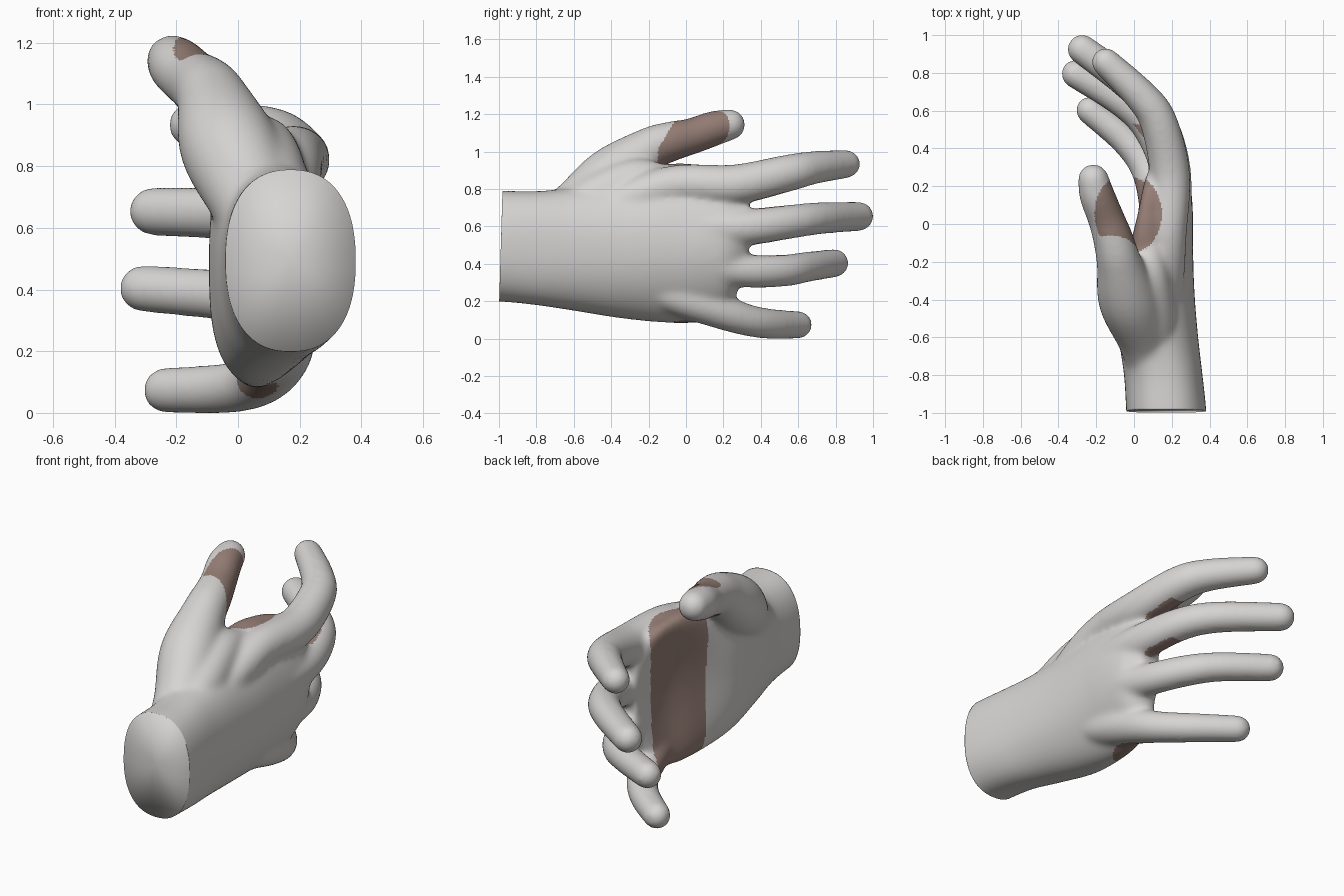
import bpy, bmesh, math
from mathutils import Vector

cube = bpy.data.objects.get("Cube")
if cube:
    bpy.data.objects.remove(cube, do_unlink=True)


def make_material(name, rgb):
    mat = bpy.data.materials.new(name)
    mat.use_nodes = True
    color = (*rgb, 1.0)
    mat.diffuse_color = color
    mat.node_tree.nodes["Principled BSDF"].inputs["Base Color"].default_value = color
    return mat


def spline(rows, steps=6):
    """Catmull-Rom interpolation of rows of any width."""
    ext = [rows[0]] + list(rows) + [rows[-1]]
    out = []
    for i in range(len(rows) - 1):
        for s in range(steps):
            t = s / steps
            out.append([0.5 * (2 * b + (c - a) * t + (2 * a - 5 * b + 4 * c - d) * t * t
                               + (3 * b - a - 3 * c + d) * t ** 3)
                        for a, b, c, d in zip(*ext[i:i + 4])])
    out.append(list(rows[-1]))
    return out


def loft(bm, rings):
    """Skin a list of closed rings and cap both ends."""
    loops = [[bm.verts.new(p) for p in ring] for ring in rings]
    faces = [bm.faces.new(loops[0]), bm.faces.new(loops[-1])]
    n = len(loops[0])
    for a, b in zip(loops, loops[1:]):
        for k in range(n):
            m = (k + 1) % n
            faces.append(bm.faces.new((a[k], a[m], b[m], b[k])))
    bmesh.ops.recalc_face_normals(bm, faces=faces)


def digit(bm, rows, sides=24):
    """Tapered tube with a round tip; rows are x, y, z, radius."""
    pts = spline(rows)
    end, prev = Vector(pts[-1][:3]), Vector(pts[-2][:3])
    axis = (end - prev).normalized()
    r = pts[-1][3]
    for k in range(1, 8):
        a = k / 8 * math.pi / 2
        pts.append([*(end + axis * r * math.sin(a)), r * math.cos(a)])
    rings = []
    for i, p in enumerate(pts):
        lo, hi = pts[max(i - 1, 0)], pts[min(i + 1, len(pts) - 1)]
        turn = (Vector(hi[:3]) - Vector(lo[:3])).to_track_quat('Z', 'Y')
        rings.append([Vector(p[:3]) + turn @ Vector((p[3] * math.cos(a), p[3] * math.sin(a), 0))
                      for a in (2 * math.pi * k / sides for k in range(sides))])
    loft(bm, rings)


def palm(bm, rows, sides=48, power=0.85):
    """Arched oval sections; rows are y, centre x, centre z, half x, half z, bend."""
    rings = []
    for y, cx, cz, hx, hz, bend in spline(rows):
        ring = []
        for k in range(sides):
            a = 2 * math.pi * k / sides
            u = math.copysign(abs(math.cos(a)) ** power, math.cos(a))
            v = math.copysign(abs(math.sin(a)) ** power, math.sin(a))
            ring.append((cx + hx * u - bend * v * v, y, cz + hz * v))
        rings.append(ring)
    loft(bm, rings)


bm = bmesh.new()

# Wrist and palm
palm(bm, [
    (-1.10, .175, .50, .21, .295, 0),
    (-0.98, .17, .50, .212, .297, 0),
    (-0.80, .155, .49, .208, .305, 0),
    (-0.60, .13, .485, .21, .33, .02),
    (-0.35, .115, .49, .205, .375, .05),
    (-0.10, .155, .515, .158, .425, .10),
    (0.08, .19, .515, .122, .42, .125),
    (0.22, .19, .525, .105, .37, .10),
    (0.33, .165, .585, .075, .20, .03)])

# Thumb, thumb web, then index, middle, ring and little finger
digits = [
    [(.13, -.90, .52, .12), (.06, -.62, .685, .143), (-.03, -.40, .87, .16),
     (-.08, -.20, 1.015, .12), (-.11, -.08, 1.06, .108), (-.148, .03, 1.088, .098),
     (-.195, .15, 1.13, .095), (-.215, .235, 1.15, .084)],
    [(.14, -.80, .58, .10), (.10, -.50, .75, .13), (.08, -.28, .86, .11),
     (.08, -.12, .87, .07)],
    [(.16, -.62, .62, .06), (.165, -.30, .755, .10), (.175, -.05, .83, .105),
     (.19, .26, .83, .108), (.13, .54, .89, .10), (.035, .68, .92, .09),
     (-.15, .857, .94, .077)],
    [(.19, -.40, .56, .06), (.20, .0, .60, .10), (.20, .30, .60, .10),
     (.13, .55, .63, .092), (.0, .715, .65, .087), (-.275, .925, .66, .08)],
    [(.19, -.40, .46, .06), (.20, .0, .42, .10), (.17, .30, .37, .09),
     (.07, .52, .37, .087), (-.07, .65, .39, .082), (-.31, .795, .41, .077)],
    [(.15, -.45, .38, .06), (.15, -.10, .25, .10), (.12, .14, .17, .10),
     (.06, .31, .11, .087), (-.05, .45, .085, .082), (-.235, .602, .08, .075)],
]
for rows in digits:
    digit(bm, rows)

mesh = bpy.data.meshes.new("hand_parts")
bm.to_mesh(mesh)
bm.free()
hand = bpy.data.objects.new("hand", mesh)
bpy.context.collection.objects.link(hand)

# Fuse the parts into one smooth skin
remesh = hand.modifiers.new("fuse", 'REMESH')
remesh.mode = 'VOXEL'
remesh.voxel_size = 0.01
soften = hand.modifiers.new("soften", 'SMOOTH')
soften.factor = 0.5
soften.iterations = 50
depsgraph = bpy.context.evaluated_depsgraph_get()
skin = bpy.data.meshes.new_from_object(hand.evaluated_get(depsgraph))
hand.modifiers.clear()
skin.materials.clear()
skin.materials.append(make_material("light_grey", (.68, .665, .65)))
skin.materials.append(make_material("grip_brown", (.31, .215, .185)))

# Trim the wrist and cap it with a softly shaded fan
bm = bmesh.new()
bm.from_mesh(skin)
cut = bmesh.ops.bisect_plane(bm, geom=bm.verts[:] + bm.edges[:] + bm.faces[:], dist=1e-5,
                             plane_co=(0, -.99, .5), plane_no=(0, -1, .03), clear_outer=True)
rim = [e for e in cut["geom_cut"] if isinstance(e, bmesh.types.BMEdge)]
cap = bmesh.ops.holes_fill(bm, edges=rim, sides=0)["faces"]
bmesh.ops.poke(bm, faces=cap)
bmesh.ops.recalc_face_normals(bm, faces=bm.faces[:])

# Stand on the ground
low = min(v.co.z for v in bm.verts)
for v in bm.verts:
    v.co.z -= low

# Grip pads: an upright round zone across palm and thumb, and patches between fingers
for f in bm.faces:
    c, n = f.calc_center_median(), f.normal
    grip = math.hypot((c.x + .03) * 1.2, c.y - .055) < .19 + .025 * min(c.z, 1)
    thumb_edge = c.y > -.2 + .6 * max(c.z - .93, 0)
    gap = .30 < c.y < .53 and .43 < c.z < .82 and abs(n.z) > .7 and n.x < .3
    f.material_index = 1 if (grip and thumb_edge) or gap else 0
    f.smooth = True
bm.to_mesh(skin)
bm.free()

hand.data = skin
bpy.data.meshes.remove(mesh)
